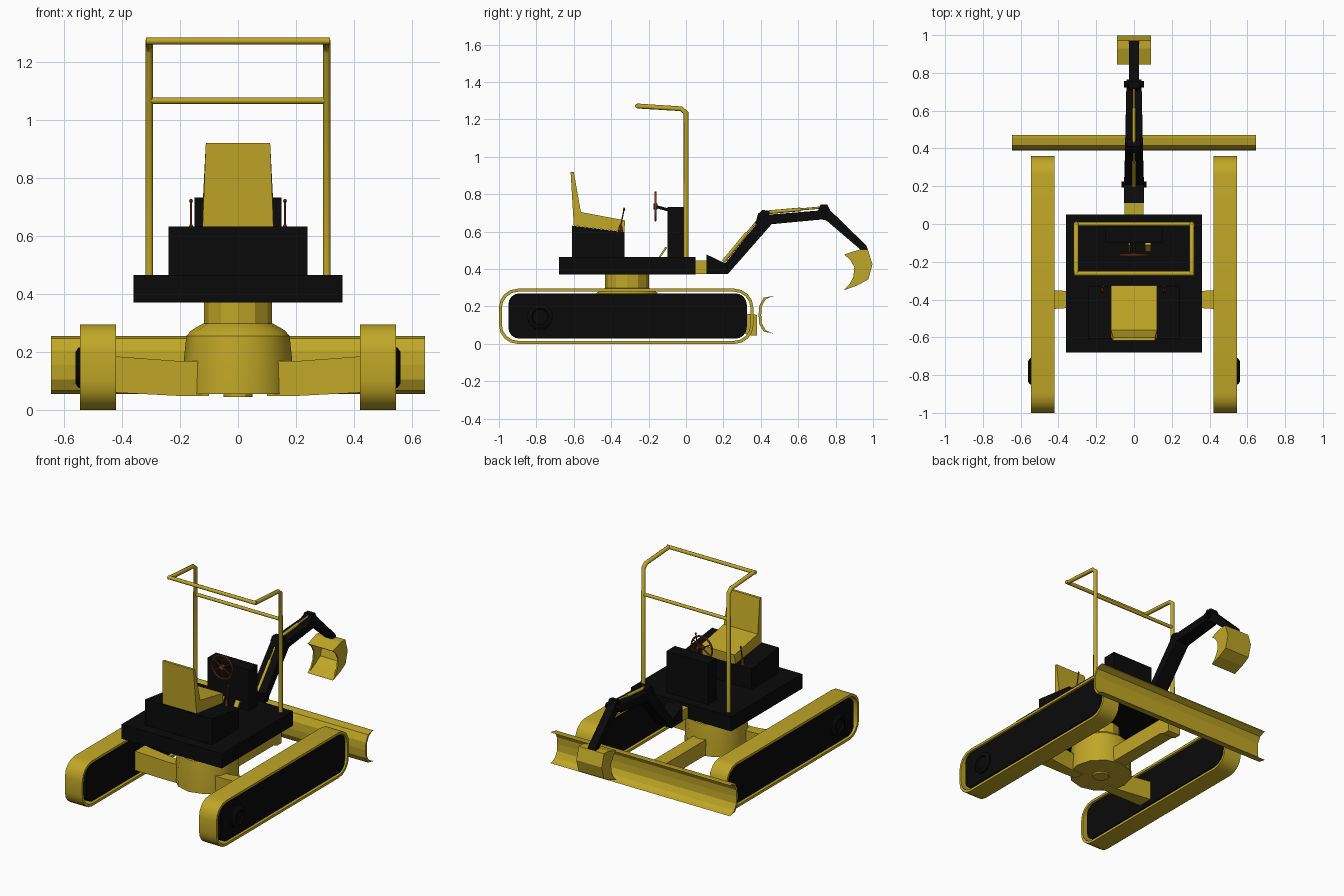
import bpy, bmesh, math
from mathutils import Vector

if "Cube" in bpy.data.objects:
    bpy.data.objects.remove(bpy.data.objects["Cube"])


def material(name, rgb):
    m = bpy.data.materials.new(name)
    m.diffuse_color = (*rgb, 1)
    m.use_nodes = True
    m.node_tree.nodes["Principled BSDF"].inputs["Base Color"].default_value = m.diffuse_color
    return m


YELLOW = material("yellow_paint", (0.53, 0.385, 0.02))
BLACK = material("black_paint", (0.003, 0.003, 0.003))
BROWN = material("rust_brown", (0.2, 0.045, 0.012))


def finish(name, bm, mat, smooth=None):
    bmesh.ops.recalc_face_normals(bm, faces=bm.faces[:])
    me = bpy.data.meshes.new(name)
    bm.to_mesh(me)
    bm.free()
    me.materials.append(mat)
    ob = bpy.data.objects.new(name, me)
    bpy.context.collection.objects.link(ob)
    if smooth:
        bpy.ops.object.select_all(action='DESELECT')
        ob.select_set(True)
        bpy.context.view_layer.objects.active = ob
        bpy.ops.object.shade_smooth_by_angle(angle=math.radians(smooth))
    return ob


def extrude(name, pts, x0, x1, mat, width=None):
    """Side profile (y, z) spanned in x; width(y, z) overrides the half width."""
    bm = bmesh.new()
    rows = []
    for s, x in ((-1, x0), (1, x1)):
        rows.append([bm.verts.new((s * width(y, z) if width else x, y, z)) for y, z in pts])
        bm.faces.new(rows[-1])
    n = len(pts)
    for i in range(n):
        j = (i + 1) % n
        bm.faces.new((rows[0][i], rows[0][j], rows[1][j], rows[1][i]))
    return finish(name, bm, mat)


def box(name, x0, x1, y0, y1, z0, z1, mat):
    return extrude(name, [(y0, z0), (y1, z0), (y1, z1), (y0, z1)], x0, x1, mat)


def loft(name, rings, mat, smooth=None, capped=True, closed=False):
    bm = bmesh.new()
    rows = [[bm.verts.new(p) for p in r] for r in rings]
    n = len(rows[0])
    for a in range(len(rows) if closed else len(rows) - 1):
        b = (a + 1) % len(rows)
        for i in range(n):
            j = (i + 1) % n
            bm.faces.new((rows[a][i], rows[a][j], rows[b][j], rows[b][i]))
    if capped and not closed:
        bm.faces.new(rows[0])
        bm.faces.new(rows[-1])
    return finish(name, bm, mat, smooth)


def tube(name, path, r, mat, sides=8, smooth=50):
    """Round bar mitred along a path of points."""
    P = [Vector(p) for p in path]
    rings, u = [], None
    for i, p in enumerate(P):
        d0 = (p - P[i - 1]).normalized() if i else (P[1] - p).normalized()
        d1 = (P[i + 1] - p).normalized() if i < len(P) - 1 else d0
        t = (d0 + d1).normalized()
        if u is None:
            u = t.orthogonal()
        u = (u - t * u.dot(t)).normalized()
        v = t.cross(u)
        rings.append([p + r * (math.cos(a) * u + math.sin(a) * v)
                      for a in (2 * math.pi * k / sides for k in range(sides))])
    return loft(name, rings, mat, smooth)


def turned(name, centre, profile, mat, axis, sides=12, smooth=None):
    """Profile of (radius, position) turned around the x, y or z axis."""
    rings = []
    for r, h in profile:
        ring = []
        for k in range(sides):
            a = 2 * math.pi * k / sides
            c, s = r * math.cos(a), r * math.sin(a)
            off = {'x': (h, c, s), 'y': (c, h, s), 'z': (c, s, h)}[axis]
            ring.append(Vector(centre) + Vector(off))
        rings.append(ring)
    return loft(name, rings, mat, smooth)


def rounded(y0, y1, z0, z1, r, seg=4):
    pts = []
    for cy, cz, a0 in ((y1 - r, z1 - r, 0), (y0 + r, z1 - r, 90), (y0 + r, z0 + r, 180), (y1 - r, z0 + r, 270)):
        for k in range(seg + 1):
            a = math.radians(a0 + 90 * k / seg)
            pts.append((cy + r * math.cos(a), cz + r * math.sin(a)))
    return pts


# Tracks: hollow belt, dark inner body and wheel hub on each side
for s, side in ((-1, "left"), (1, "right")):
    outer = rounded(-1, 0.36, 0, 0.295, 0.1)
    inner = rounded(-0.985, 0.345, 0.016, 0.279, 0.088)
    a, b = s * 0.42, s * 0.545
    loft(side + "_track_belt", [[(a, *p) for p in outer], [(b, *p) for p in outer],
                                [(b, *p) for p in inner], [(a, *p) for p in inner]],
         YELLOW, 35, closed=True)
    extrude(side + "_track_body", rounded(-0.95, 0.325, 0.028, 0.27, 0.06), s * 0.425, s * 0.541, BLACK)
    turned(side + "_track_hub", (0, -0.78, 0.145),
           [(0.07, s * 0.53), (0.07, s * 0.55), (0.055, s * 0.56), (0.045, s * 0.56), (0.04, s * 0.55)],
           BLACK, 'x', 16)
    # Leg joining the central hub to the track
    rings = [[(s * x, -0.4 - w, z0), (s * x, -0.4 + w, z0), (s * x, -0.4 + w, z1), (s * x, -0.4 - w, z1)]
             for x, w, z0, z1 in ((0.1, 0.03, 0.048, 0.168), (0.2, 0.035, 0.048, 0.168), (0.43, 0.05, 0.06, 0.185))]
    loft(side + "_leg", rings, YELLOW)

# Central hub and turntable
turned("undercarriage_hub", (0, -0.315, 0),
       [(0.05, 0.045), (0.05, 0.055), (0.19, 0.055), (0.187, 0.17), (0.178, 0.255), (0.16, 0.275), (0.12, 0.298)],
       YELLOW, 'z', 12, 30)
turned("turntable", (0, -0.315, 0), [(0.117, 0.28), (0.117, 0.375)], YELLOW, 'z', 12)

# Blade and its push arm
extrude("blade_arm", [(-0.25, 0.06), (0.3, 0.06), (0.34, 0.045), (0.38, 0.045),
                      (0.38, 0.155), (0.33, 0.16), (-0.25, 0.16)], -0.045, 0.045, YELLOW)
front = [(0.455, 0.252), (0.425, 0.238), (0.405, 0.2), (0.402, 0.155), (0.405, 0.11), (0.425, 0.075), (0.455, 0.058)]
back = [(0.455, 0.06), (0.415, 0.066), (0.392, 0.105), (0.388, 0.155), (0.392, 0.205), (0.415, 0.247), (0.455, 0.255)]
extrude("dozer_blade", front + [(0.47, 0.055)] + back + [(0.47, 0.255)], -0.645, 0.645, YELLOW)

# Upper deck, seat and console
box("deck", -0.36, 0.36, -0.68, 0.05, 0.37, 0.465, BLACK)
extrude("seat_base", [(-0.61, 0.46), (-0.33, 0.46), (-0.33, 0.597), (-0.61, 0.632)], -0.24, 0.24, BLACK)
extrude("seat", [(-0.6, 0.632), (-0.33, 0.598), (-0.325, 0.66), (-0.562, 0.705), (-0.6, 0.92), (-0.617, 0.92)],
        0, 0, YELLOW, lambda y, z: 0.122 if z < 0.72 else 0.111)
box("console", -0.15, 0.15, -0.1, -0.012, 0.46, 0.732, BLACK)
for i, (x, w) in enumerate(((0.075, 0.016), (-0.025, 0.005))):
    extrude("pedal_%d" % i, [(-0.145, 0.465), (-0.135, 0.465), (-0.1, 0.515), (-0.11, 0.52)], x - w, x + w, YELLOW)

# Steering wheel with rim, spokes and column
W = Vector((0, -0.163, 0.735))
N = 20
rim = []
for k in range(N):
    a = 2 * math.pi * k / N
    d = Vector((math.cos(a), 0, math.sin(a)))
    rim.append([W + d * (0.075 + 0.006 * math.cos(b)) + Vector((0, 0.006 * math.sin(b), 0))
                for b in (2 * math.pi * m / 6 for m in range(6))])
loft("steering_rim", rim, BROWN, 60, closed=True)
for k in range(6):
    a = math.pi * (k / 3 + 0.5)
    tube("steering_spoke_%d" % k, [W, W + 0.073 * Vector((math.cos(a), 0, math.sin(a)))], 0.004, BROWN, 6)
turned("steering_hub", W, [(0.016, -0.01), (0.016, 0.01)], BROWN, 'y', 10)
tube("steering_column", [W, (0, -0.09, 0.715)], 0.008, BLACK)

# Control levers beside the seat
for s, side in ((-1, "left"), (1, "right")):
    x = s * 0.162
    tube(side + "_lever", [(x, -0.355, 0.6), (x, -0.332, 0.715)], 0.0035, BROWN, 6)
    turned(side + "_lever_boot", (x, -0.35, 0), [(0.014, 0.595), (0.01, 0.625), (0.004, 0.64)], BROWN, 'z', 8)
    turned(side + "_lever_knob", (x, -0.331, 0.72), [(0.003, -0.008), (0.007, 0), (0.003, 0.008)], BROWN, 'z', 8)

# Roll frame: posts bending into roof rails, roof bar and crossbar
for s, side in ((-1, "left"), (1, "right")):
    x = s * 0.306
    tube(side + "_frame_post", [(x, 0, 0.46), (x, 0, 1.235), (x, -0.026, 1.257), (x, -0.262, 1.272)], 0.0135, YELLOW)
tube("frame_roof_bar", [(-0.318, -0.262, 1.272), (0.318, -0.262, 1.272)], 0.012, YELLOW)
tube("frame_crossbar", [(-0.306, 0.0, 1.066), (0.306, 0.0, 1.066)], 0.011, YELLOW)

# Boom: swing block, foot, bent boom and dipper
box("swing_block", -0.05, 0.05, 0.03, 0.13, 0.375, 0.445, YELLOW)
extrude("boom_foot", [(0.11, 0.375), (0.225, 0.375), (0.25, 0.41), (0.2, 0.435), (0.11, 0.478)],
        -0.053, 0.053, BLACK)


def boom_width(y, z):
    return 0.053 - 0.013 * (y - 0.15) / 0.6


extrude("boom", [(0.165, 0.375), (0.225, 0.375), (0.458, 0.64), (0.725, 0.665), (0.765, 0.705),
                 (0.735, 0.715), (0.43, 0.69), (0.4, 0.67)], 0, 0, BLACK, boom_width)
extrude("boom_bracket", [(0.37, 0.64), (0.44, 0.66), (0.447, 0.71), (0.41, 0.717), (0.385, 0.695)],
        -0.034, 0.034, BLACK)
extrude("dipper", [(0.7, 0.7), (0.725, 0.665), (0.75, 0.66), (0.94, 0.498), (0.972, 0.505),
                   (0.965, 0.525), (0.77, 0.715), (0.755, 0.745), (0.72, 0.745)], -0.026, 0.026, BLACK)
for name, y, z, w, r in (("foot_pin", 0.21, 0.405, 0.066, 0.016), ("bracket_pin", 0.412, 0.695, 0.04, 0.014),
                         ("elbow_pin", 0.74, 0.695, 0.052, 0.018), ("dipper_pin", 0.735, 0.728, 0.034, 0.014)):
    turned(name, (0, y, z), [(r, -w), (r, w)], BLACK, 'x', 10)

# Hydraulic rams: thicker sleeve then thin rod
for name, a, b in (("lower_ram", (0, 0.2, 0.44), (0, 0.412, 0.695)), ("upper_ram", (0, 0.43, 0.703), (0, 0.735, 0.73))):
    a, b = Vector(a), Vector(b)
    tube(name + "_sleeve", [a, a.lerp(b, 0.6)], 0.010, YELLOW)
    tube(name + "_rod", [a, b], 0.006, YELLOW)

# Bucket: curved shell with two scooped cheeks
shell_out = [(0.845, 0.287), (0.915, 0.312), (0.975, 0.345), (0.997, 0.425), (0.972, 0.505), (0.93, 0.505), (0.845, 0.478)]
shell_in = [(0.85, 0.473), (0.93, 0.49), (0.96, 0.488), (0.983, 0.425), (0.963, 0.356), (0.91, 0.324), (0.85, 0.295)]
extrude("bucket_shell", shell_out + shell_in, -0.09, 0.09, YELLOW)
cheek = shell_out + [(0.878, 0.45), (0.9, 0.41), (0.895, 0.36), (0.875, 0.32)]
for s, side in ((-1, "left"), (1, "right")):
    extrude(side + "_bucket_cheek", cheek, s * 0.082, s * 0.091, YELLOW)
